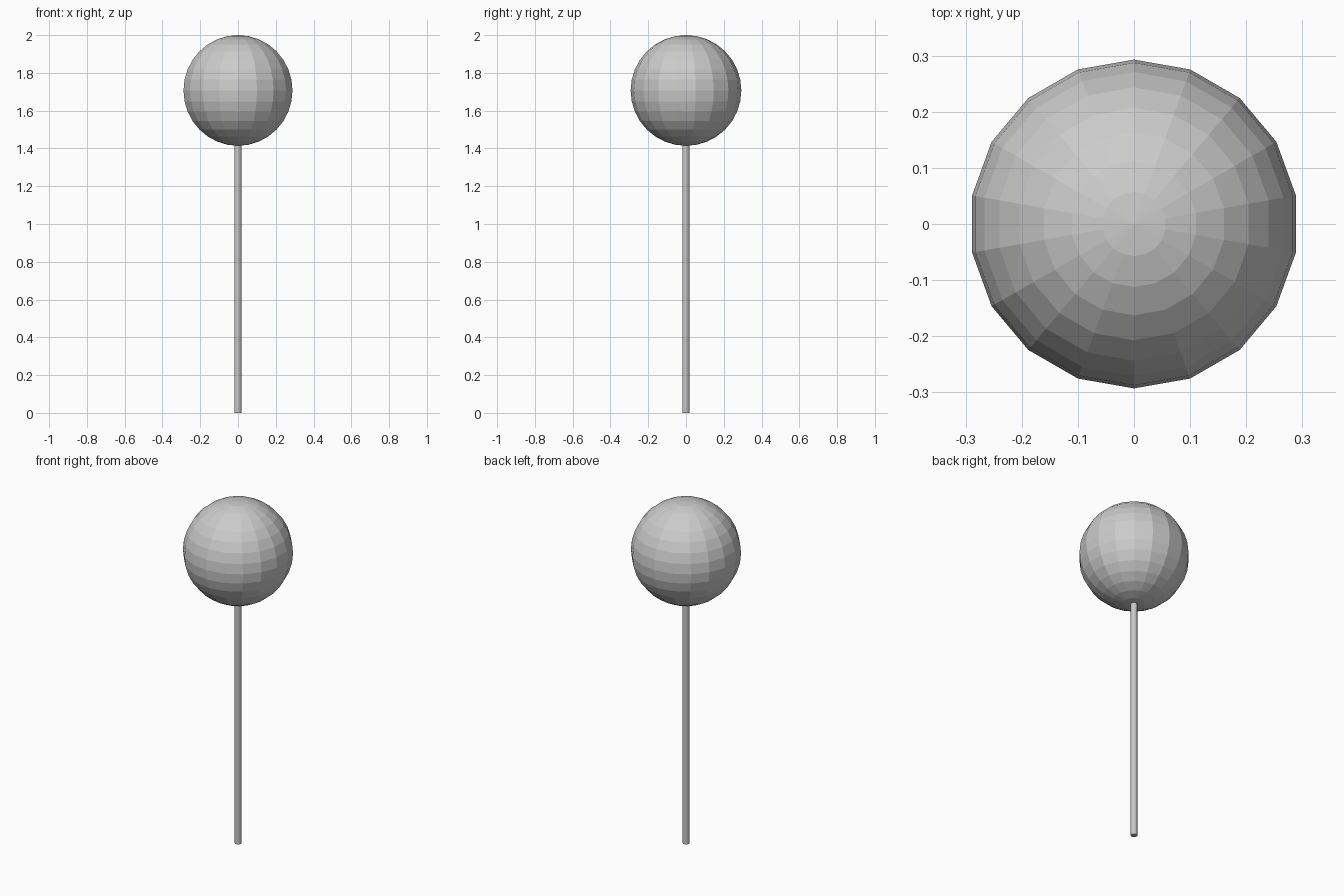
import bpy

if "Cube" in bpy.data.objects:
    bpy.data.objects.remove(bpy.data.objects["Cube"])

R = 0.293          # ball radius
STICK_R = 0.018
STICK_TOP = 1.44   # stick end sits just inside the ball

# Round head: low-poly flat-shaded ball
bpy.ops.mesh.primitive_uv_sphere_add(segments=18, ring_count=16, radius=R,
                                     location=(0, 0, 2 - R))
bpy.context.object.name = "ball"

# Thin straight stick
bpy.ops.mesh.primitive_cylinder_add(vertices=12, radius=STICK_R, depth=STICK_TOP,
                                    location=(0, 0, STICK_TOP / 2))
bpy.context.object.name = "stick"
